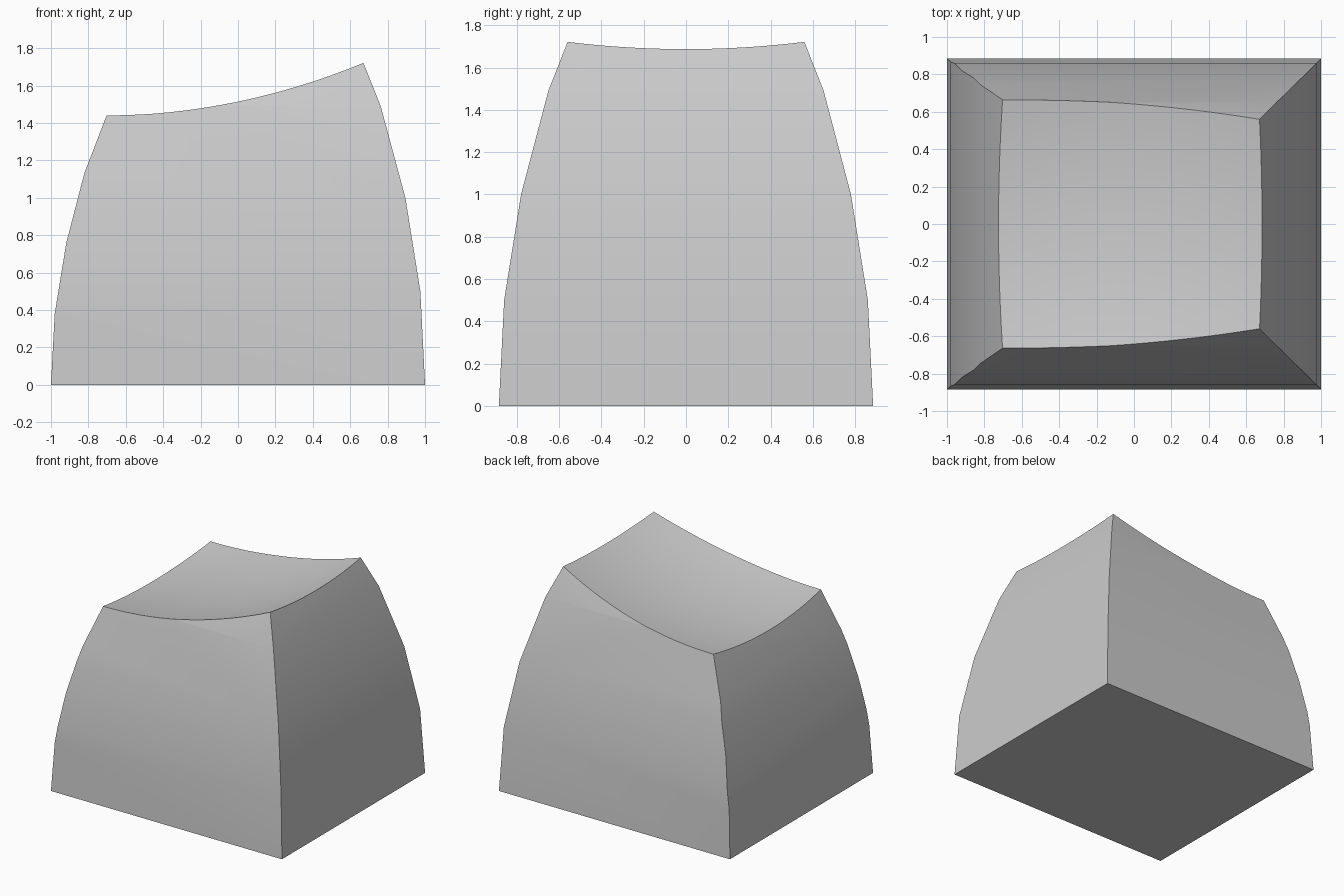
import bpy
import bmesh
from mathutils import Vector

cube = bpy.data.objects.get("Cube")
if cube:
    bpy.data.objects.remove(cube, do_unlink=True)

grey = bpy.data.materials.new("light grey")
grey.use_nodes = True
colour = (0.6, 0.6, 0.6, 1)
grey.diffuse_color = colour
grey.node_tree.nodes["Principled BSDF"].inputs["Base Color"].default_value = colour


def make_object(name, bm):
    bmesh.ops.recalc_face_normals(bm, faces=bm.faces)
    mesh = bpy.data.meshes.new(name)
    bm.to_mesh(mesh)
    bm.free()
    mesh.materials.append(grey)
    obj = bpy.data.objects.new(name, mesh)
    bpy.context.collection.objects.link(obj)
    return obj


def prism(name, outline, place, direction):
    """Extrude a closed outline along a direction."""
    bm = bmesh.new()
    face = bm.faces.new([bm.verts.new(place(a, z)) for a, z in outline])
    ext = bmesh.ops.extrude_face_region(bm, geom=[face])["geom"]
    moved = [v for v in ext if isinstance(v, bmesh.types.BMVert)]
    bmesh.ops.translate(bm, verts=moved, vec=Vector(direction))
    return make_object(name, bm)


def dish_block(name, n=32):
    """Solid block whose upper side is a shallow tilted dish."""
    bm = bmesh.new()
    bmesh.ops.create_grid(bm, x_segments=n, y_segments=n, size=1.2)
    for v in bm.verts:
        x, y = v.co.x, v.co.y
        v.co.z = 1.384 + 0.158 * (x + 0.7) ** 2 + 0.128 * y ** 2
    ext = bmesh.ops.extrude_face_region(bm, geom=bm.faces[:])["geom"]
    for v in ext:
        if isinstance(v, bmesh.types.BMVert):
            v.co.z = -0.5
    return make_object(name, bm)


# Curved wall profiles: half width against height
low_side = [(-1, 0), (-0.98, 0.38), (-0.918, 0.76), (-0.822, 1.13), (-0.53, 1.89)]
high_side = [(1, 0), (0.975, 0.5), (0.895, 1.0), (0.763, 1.49), (0.56, 2.0)]
end_wall = [(0.885, 0), (0.86, 0.5), (0.78, 1.0), (0.651, 1.49), (0.45, 2.0)]
mirrored = [(-y, z) for y, z in end_wall]

# Key cap body from the side profile
cap = prism("key_cap", low_side + high_side[::-1],
            lambda x, z: (x, -1.2, z), (0, 2.4, 0))

# Cutters: front and back walls, and the dished top
walls = prism("front_back_walls", mirrored + end_wall[::-1],
              lambda y, z: (-1.2, y, z), (2.4, 0, 0))
dish = dish_block("dished_top")

for cutter in (walls, dish):
    mod = cap.modifiers.new(cutter.name, 'BOOLEAN')
    mod.operation = 'INTERSECT'
    mod.solver = 'EXACT'
    mod.object = cutter

# Apply the cuts and discard the helpers
bpy.ops.object.select_all(action='DESELECT')
cap.select_set(True)
bpy.context.view_layer.objects.active = cap
for mod in list(cap.modifiers):
    bpy.ops.object.modifier_apply(modifier=mod.name)
for cutter in (walls, dish):
    bpy.data.objects.remove(cutter, do_unlink=True)

bpy.ops.object.shade_smooth_by_angle(angle=0.5)
